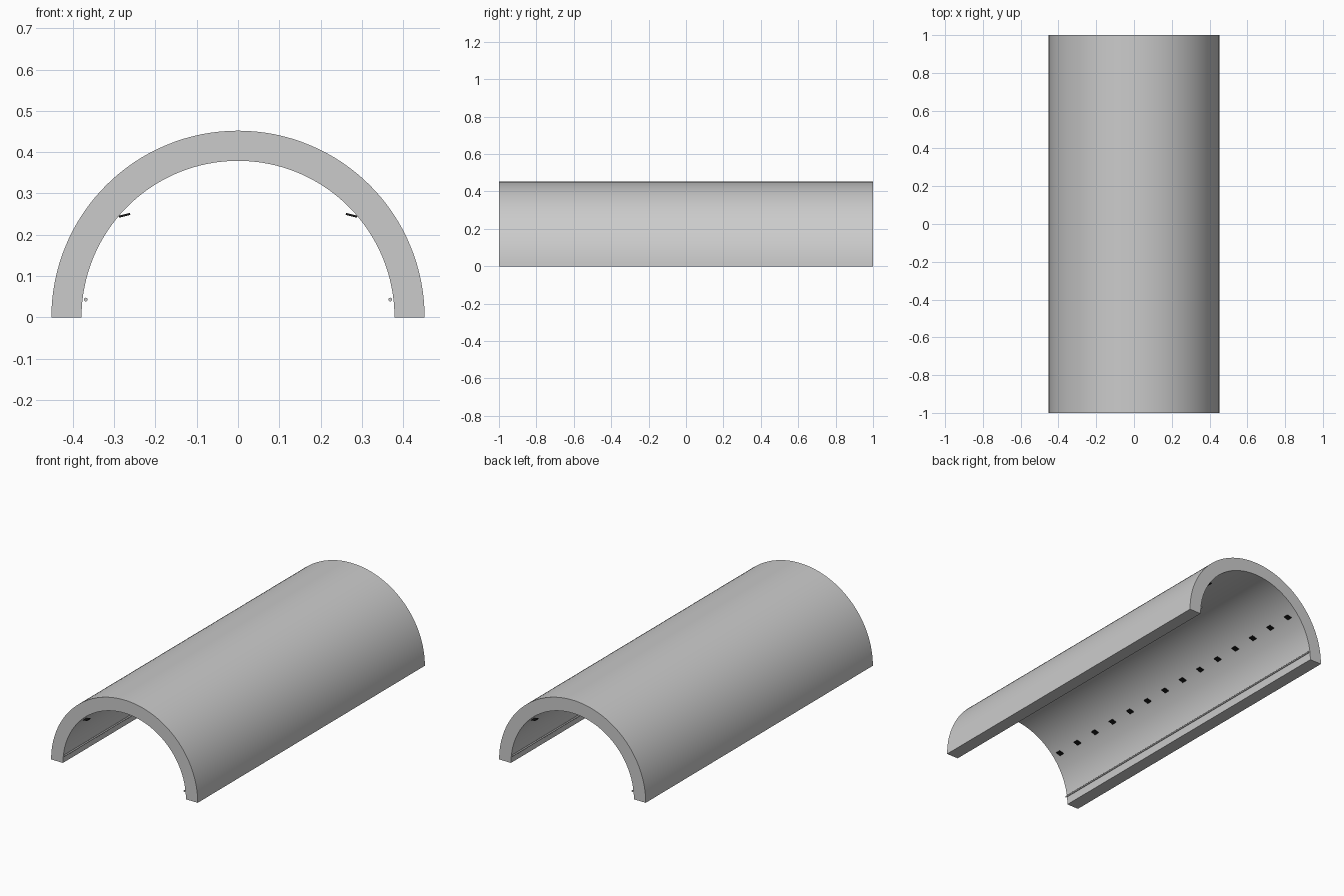
import bpy, bmesh, math
from mathutils import Matrix, Vector

if "Cube" in bpy.data.objects:
    bpy.data.objects.remove(bpy.data.objects["Cube"])

R_OUT, R_IN, HALF, SEG = 0.452, 0.379, 1.0, 64


def finish(bm, name, smooth=True, mat=None):
    bmesh.ops.recalc_face_normals(bm, faces=bm.faces)
    me = bpy.data.meshes.new(name)
    bm.to_mesh(me)
    bm.free()
    ob = bpy.data.objects.new(name, me)
    bpy.context.collection.objects.link(ob)
    if mat:
        me.materials.append(mat)
    if smooth:
        bpy.ops.object.select_all(action='DESELECT')
        ob.select_set(True)
        bpy.context.view_layer.objects.active = ob
        bpy.ops.object.shade_smooth_by_angle(angle=math.radians(30))
    return ob


# Half-round tunnel shell: arch profile extruded along y
bm = bmesh.new()
arc = [math.pi * i / SEG for i in range(SEG + 1)]
outer = [bm.verts.new((R_OUT * math.cos(a), -HALF, R_OUT * math.sin(a))) for a in arc]
inner = [bm.verts.new((R_IN * math.cos(a), -HALF, R_IN * math.sin(a))) for a in arc]
profile = [bm.faces.new((outer[i], outer[i + 1], inner[i + 1], inner[i])) for i in range(SEG)]
ext = bmesh.ops.extrude_face_region(bm, geom=profile, use_keep_orig=True)
moved = [g for g in ext["geom"] if isinstance(g, bmesh.types.BMVert)]
bmesh.ops.translate(bm, verts=moved, vec=(0, 2 * HALF, 0))
finish(bm, "tunnel_shell")

dark = bpy.data.materials.new("dark_fixture")
dark.diffuse_color = (0.01, 0.01, 0.01, 1)
dark.use_nodes = True
dark.node_tree.nodes["Principled BSDF"].inputs["Base Color"].default_value = dark.diffuse_color

for side, label in ((-1, "left"), (1, "right")):
    # Cable running along the foot of the wall
    bm = bmesh.new()
    bmesh.ops.create_cone(bm, cap_ends=True, segments=12, radius1=0.0045, radius2=0.0045,
                          depth=2 * HALF,
                          matrix=Matrix.Translation((side * 0.369, 0, 0.043))
                          @ Matrix.Rotation(math.pi / 2, 4, 'X'))
    finish(bm, "cable_" + label)

    # Row of small tilted wall lamps
    bm = bmesh.new()
    for i in range(14):
        y = -0.938 + i * 1.876 / 13
        bmesh.ops.create_cube(bm, size=1, matrix=Matrix.Translation((side * 0.275, y, 0.247))
                              @ Matrix.Rotation(side * math.radians(14), 4, 'Y')
                              @ Matrix.Diagonal(Vector((0.028, 0.028, 0.005, 1))))
    finish(bm, "wall_lamps_" + label, smooth=False, mat=dark)
